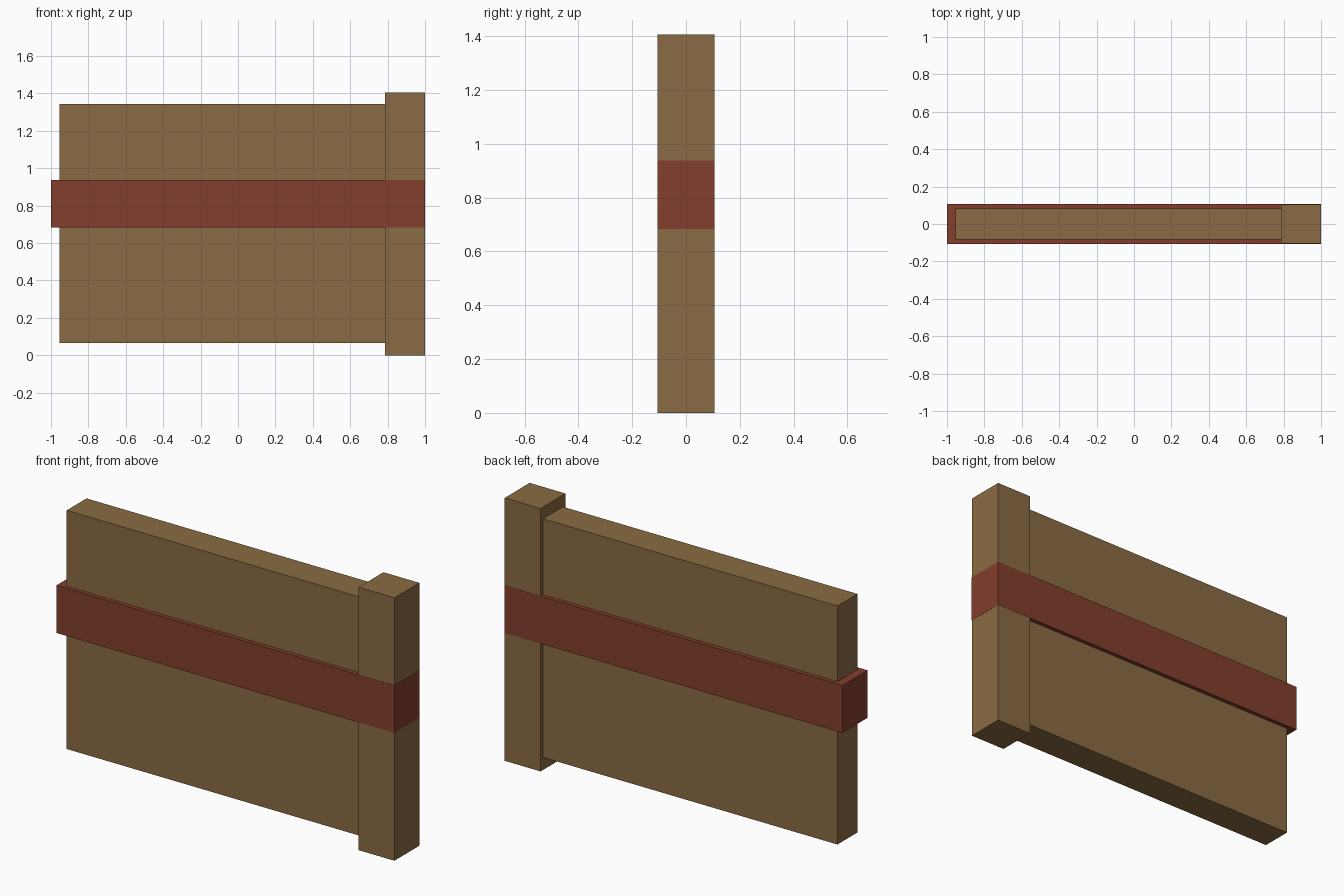
import bpy
import bmesh
from mathutils import Matrix, Vector

default = bpy.data.objects.get("Cube")
if default:
    bpy.data.objects.remove(default, do_unlink=True)


def make_material(name, colour):
    mat = bpy.data.materials.new(name)
    mat.use_nodes = True
    mat.diffuse_color = colour
    bsdf = mat.node_tree.nodes["Principled BSDF"]
    bsdf.inputs["Base Color"].default_value = colour
    bsdf.inputs["Roughness"].default_value = 0.9
    return mat


def make_box(name, low, high, mat):
    """Flat-shaded box between two opposite corners."""
    low, high = Vector(low), Vector(high)
    bm = bmesh.new()
    bmesh.ops.create_cube(bm, size=1, matrix=Matrix.Diagonal((*(high - low), 1)))
    mesh = bpy.data.meshes.new(name)
    bm.to_mesh(mesh)
    bm.free()
    mesh.materials.append(mat)
    obj = bpy.data.objects.new(name, mesh)
    obj.location = (low + high) / 2
    bpy.context.collection.objects.link(obj)
    return obj


brown = make_material("brown wood", (0.255, 0.148, 0.056, 1))
red = make_material("dark red", (0.228, 0.049, 0.026, 1))

# Wide panel
make_box("panel", (-0.955, -0.084, 0.067), (0.8, 0.084, 1.343), brown)
# Upright post at the panel's end
make_box("post", (0.787, -0.105, 0), (0.999, 0.105, 1.406), brown)
# Band around the middle, a hair proud of the post
make_box("band", (-1, -0.106, 0.684), (1, 0.106, 0.938), red)
